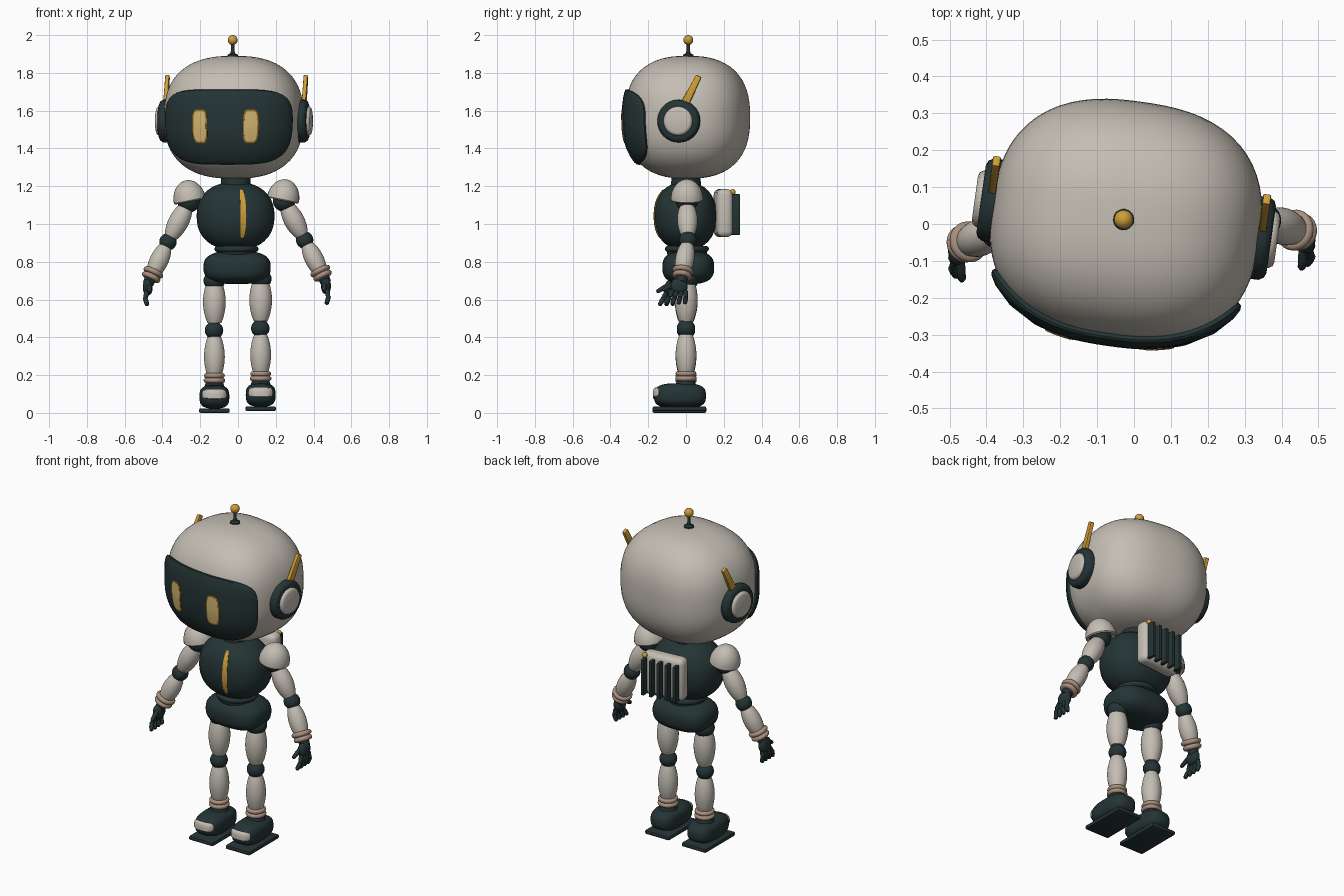
import bpy, bmesh, math
from mathutils import Vector, Matrix

if "Cube" in bpy.data.objects:
    bpy.data.objects.remove(bpy.data.objects["Cube"])


def material(name, rgb):
    m = bpy.data.materials.new(name)
    m.diffuse_color = (*rgb, 1)
    m.use_nodes = True
    m.node_tree.nodes["Principled BSDF"].inputs["Base Color"].default_value = m.diffuse_color
    return m


LIGHT = material("warm_white", (0.55, 0.51, 0.45))
DARK = material("dark_teal", (0.018, 0.034, 0.035))
GOLD = material("gold", (0.62, 0.34, 0.04))
EYE = material("pale_yellow", (0.66, 0.46, 0.16))
RIM = material("amber_rim", (0.28, 0.14, 0.015))
TAN = material("tan", (0.40, 0.28, 0.21))


def finish(name, bm, mat, matrix=None):
    bmesh.ops.recalc_face_normals(bm, faces=bm.faces)
    for f in bm.faces:
        f.smooth = True
    me = bpy.data.meshes.new(name)
    bm.to_mesh(me)
    bm.free()
    me.materials.append(mat)
    me.set_sharp_from_angle(angle=math.radians(40))
    ob = bpy.data.objects.new(name, me)
    bpy.context.collection.objects.link(ob)
    if matrix:
        ob.matrix_world = matrix
    return ob


def blob(name, mat, center, radii, p=2.0, matrix=None, seg=40):
    """Rounded box / ellipsoid: sphere pushed out to a superellipsoid."""
    bm = bmesh.new()
    bmesh.ops.create_uvsphere(bm, u_segments=seg, v_segments=seg // 2, radius=1)
    for v in bm.verts:
        n = sum(abs(c) ** p for c in v.co) ** (1 / p)
        v.co = Vector(center) + Vector(c / n * r for c, r in zip(v.co, radii))
    return finish(name, bm, mat, matrix)


def skin_rings(bm, rings):
    for a, b in zip(rings, rings[1:]):
        for i in range(len(a)):
            j = (i + 1) % len(a)
            bm.faces.new((a[i], a[j], b[j], b[i]))
    bm.faces.new(rings[0])
    bm.faces.new(rings[-1])


def lathe(name, mat, p0, p1, profile, matrix=None, seg=28):
    """Turned shape along p0-p1; profile holds (fraction, radius) pairs."""
    p0, p1 = Vector(p0), Vector(p1)
    rot = (p1 - p0).to_track_quat('Z', 'Y')
    bm = bmesh.new()
    rings = []
    for t, r in profile:
        rings.append([bm.verts.new(p0.lerp(p1, t) + rot @ Vector(
            (r * math.cos(k * math.tau / seg), r * math.sin(k * math.tau / seg), 0)))
            for k in range(seg)])
    skin_rings(bm, rings)
    return finish(name, bm, mat, matrix)


def barrel(name, mat, p0, p1, end, mid):
    n = 10
    lathe(name, mat, p0, p1, [(k / n, end + (mid - end) * math.sin(math.pi * k / n) ** 0.8)
                              for k in range(n + 1)])


def ring(name, mat, center, axis, major, minor, matrix=None):
    axis = Vector(axis).normalized()
    c = Vector(center)
    n = 12
    prof = [(0.5 + 0.5 * math.sin(a), major + minor * math.cos(a))
            for a in [math.pi * (k / n - 0.5) for k in range(n + 1)]]
    lathe(name, mat, c - axis * minor, c + axis * minor, prof, matrix)


def patch(name, mat, center, radii, p, phi0, dphi, z0, dz, q, rings, matrix=None, seg=72):
    """Rounded plate lying on the front of a superellipsoid; rings = (spread, scale)."""
    a, b, c = radii
    bm = bmesh.new()
    loops = []
    for s, k in rings:
        loop = []
        for i in range(seg):
            t = i * math.tau / seg
            u, w = math.cos(t), math.sin(t)
            n = (abs(u) ** q + abs(w) ** q) ** (1 / q)
            phi = math.radians(phi0 + s * dphi * u / n)
            z = z0 + s * dz * w / n
            h = max(0.0, 1 - abs(z / c) ** p) ** (1 / p)
            r = h / (abs(math.sin(phi) / a) ** p + abs(math.cos(phi) / b) ** p) ** (1 / p)
            loop.append(bm.verts.new(Vector(center) + k * Vector(
                (r * math.sin(phi), -r * math.cos(phi), z))))
        loops.append(loop)
    skin_rings(bm, loops)
    return finish(name, bm, mat, matrix)


def box(name, mat, center, size, bevel, matrix=None, segments=3):
    bm = bmesh.new()
    bmesh.ops.create_cube(bm, size=1)
    for v in bm.verts:
        v.co = Vector(center) + Vector(c * s for c, s in zip(v.co, size))
    bmesh.ops.bevel(bm, geom=bm.edges[:], offset=bevel, segments=segments,
                    affect='EDGES', profile=0.5)
    return finish(name, bm, mat, matrix)


# Head, turned slightly to its right
HEAD = Matrix.Translation((-0.022, 0.008, 1.565)) @ Matrix.Rotation(math.radians(-8), 4, 'Z')
HR, HP = (0.366, 0.326, 0.325), 2.5
O = (0, 0, 0)
blob("head", LIGHT, O, HR, HP, HEAD, 72)
inner = [(0.9, 0), (0.75, 0), (0.55, 0), (0.35, 0), (0.15, 0), (0.03, 0)]
patch("visor", DARK, O, HR, HP, 0, 62, -0.05, 0.195, 4.2,
      [(0.99, 0.97), (1, 1.01), (0.995, 1.03), (0.97, 1.045)] + [(s, 1.05) for s, _ in inner], HEAD)
for side, s in (("left", -1), ("right", 1)):
    patch(side + "_eye_rim", RIM, O, HR, HP, s * 22.3, 6.4, -0.045, 0.085, 4,
          [(1, 1.04), (1, 1.054), (0.5, 1.054), (0.05, 1.054)], HEAD)
    patch(side + "_eye", EYE, O, HR, HP, s * 22.3, 5.4, -0.045, 0.077, 4,
          [(1, 1.04), (1, 1.058), (0.5, 1.058), (0.05, 1.058)], HEAD)
    # Ear pods and fins
    lathe(side + "_ear_ring", DARK, (s * 0.32, 0.005, -0.02), (s * 0.397, 0.005, -0.02),
          [(0, 0.105), (0.4, 0.113), (0.75, 0.113), (0.93, 0.105), (1, 0.092)], HEAD, 40)
    lathe(side + "_ear_disc", LIGHT, (s * 0.36, 0.005, -0.02), (s * 0.414, 0.005, -0.02),
          [(0, 0.077), (0.75, 0.077), (0.93, 0.071), (1, 0.06)], HEAD, 40)
    fin = box(side + "_ear_fin", GOLD, (0, 0, 0.1), (0.022, 0.042, 0.2), 0.005,
              HEAD @ Matrix.Translation((s * 0.37, 0.022, 0.04))
              @ Matrix.Rotation(math.radians(-27), 4, 'X'), 2)
    for v in fin.data.vertices:
        v.co.y *= 1.1 - 1.8 * v.co.z

# Antenna
lathe("antenna_stalk", DARK, (-0.028, 0.012, 1.87), (-0.028, 0.012, 1.965),
      [(0, 0.03), (0.27, 0.028), (0.36, 0.013), (0.5, 0.009), (1, 0.008)])
blob("antenna_ball", GOLD, (-0.028, 0.012, 1.974), (0.026,) * 3, seg=24)

# Neck, torso and pelvis
lathe("neck", DARK, (-0.012, 0, 1.17), (-0.012, 0, 1.28), [(0, 0.085), (0.5, 0.078), (1, 0.078)])
TC, TR = (-0.013, -0.003, 1.042), (0.206, 0.165, 0.18)
blob("torso", DARK, TC, TR, 2.3)
patch("chest_stripe", GOLD, TC, TR, 2.3, 14, 5, 0.012, 0.125, 4,
      [(1, 0.98), (1, 1.02), (0.8, 1.025), (0.5, 1.025), (0.05, 1.025)])
for z, r in ((0.868, 0.1), (0.848, 0.09)):
    ring("waist_ring", DARK, (-0.008, 0.005, z), (0, 0, 1), r, 0.016)
blob("pelvis", DARK, (-0.005, 0.012, 0.77), (0.178, 0.137, 0.088), 2.8)

# Backpack with cooling slats
PACK = Matrix.Translation((0, 0.197, 1.058)) @ Matrix.Rotation(math.radians(5), 4, 'Z')
box("backpack", LIGHT, O, (0.26, 0.085, 0.255), 0.032, PACK, 4)
for i in range(5):
    box("backpack_slat", DARK, (-0.1 + 0.05 * i, 0.055, -0.008), (0.02, 0.05, 0.215), 0.004, PACK, 2)
blob("backpack_light", GOLD, (0.105, 0.042, 0.112), (0.015,) * 3, 2, PACK, 16)

# Arms: shoulder, elbow and wrist positions
arms = {"left": (-1, (-0.255, -0.005, 1.125), (-0.371, -0.02, 0.905), (-0.452, -0.05, 0.735)),
        "right": (1, (0.238, 0.005, 1.13), (0.353, 0.01, 0.915), (0.44, -0.018, 0.742))}
for side, (s, sh, el, wr) in arms.items():
    sh, el, wr = Vector(sh), Vector(el), Vector(wr)
    up = Vector((s * 0.2, 0, 1)).normalized()
    dome = [(math.sin(a), 0.086 * math.cos(a)) for a in [k * math.pi / 20 for k in range(10)]]
    lathe(side + "_shoulder_dome", LIGHT, sh, sh + up * 0.108,
          [(0, 0.068), (-0.06, 0.08)] + dome + [(1, 0.002)])
    blob(side + "_shoulder_joint", DARK, sh + Vector((s * 0.006, 0, -0.005)), (0.06, 0.06, 0.06), seg=24)
    barrel(side + "_upper_arm", LIGHT, sh.lerp(el, 0.12), sh.lerp(el, 0.9), 0.032, 0.054)
    blob(side + "_elbow", DARK, el, (0.046, 0.046, 0.046), seg=24)
    barrel(side + "_forearm", LIGHT, el.lerp(wr, 0.16), wr, 0.034, 0.05)
    d = (wr - el).normalized()
    for k, r in ((-0.01, 0.042), (0.018, 0.038)):
        ring(side + "_wrist_ring", TAN, wr + d * k, d, r, 0.014)
    lathe(side + "_wrist", DARK, wr, wr + d * 0.06, [(0, 0.034), (1, 0.028)])
    # Hand with four fingers and a thumb
    palm = wr + Vector((s * 0.026, -0.018, -0.07))
    blob(side + "_palm", DARK, palm, (0.026, 0.045, 0.043), 2.3, seg=24)
    taper = [(0, 0.008), (0.06, 0.0125), (0.5, 0.013), (0.9, 0.011), (1, 0.005)]
    for i in range(4):
        y = -0.033 + 0.022 * i
        base = palm + Vector((s * 0.006, y, -0.022))
        mid = base + Vector((s * 0.006, y * 0.35 - 0.01, -0.04))
        tip = mid + Vector((-s * 0.01, y * 0.2 - 0.012, -0.036 + 0.1 * abs(y + 0.01) * 0.5))
        lathe(side + "_finger", DARK, base, mid, taper, seg=12)
        lathe(side + "_fingertip", DARK, mid - (tip - mid) * 0.25, tip, taper, seg=12)
    lathe(side + "_thumb", DARK, palm + Vector((-s * 0.005, -0.02, 0.015)),
          palm + Vector((-s * 0.012, -0.088, -0.025)), taper, seg=12)

# Legs and feet
for side, x, z in (("left", -0.125, 0.0), ("right", 0.12, 0.01)):
    blob(side + "_hip", DARK, (x, 0.005, 0.7 + z), (0.058, 0.06, 0.05), seg=24)
    barrel(side + "_thigh", LIGHT, (x, 0.003, 0.7 + z), (x, 0, 0.475 + z), 0.036, 0.06)
    blob(side + "_knee", DARK, (x - 0.002, 0, 0.437 + z), (0.049, 0.049, 0.047), seg=24)
    barrel(side + "_calf", LIGHT, (x, 0, 0.405 + z), (x, 0, 0.19 + z), 0.034, 0.055)
    for k, r in ((0.197, 0.042), (0.172, 0.044)):
        ring(side + "_ankle_ring", TAN, (x, 0, k + z), (0, 0, 1), r, 0.013)
    lathe(side + "_ankle", DARK, (x, 0, 0.2 + z), (x, 0, 0.12 + z), [(0, 0.036), (0.5, 0.046), (1, 0.06)])
    FC, FR = (x, -0.032, 0.085 + z), (0.079, 0.137, 0.062)
    blob(side + "_foot", DARK, FC, FR, 3.0)
    patch(side + "_toe_cap", LIGHT, FC, FR, 3.0, 0, 29, 0.014, 0.024, 4,
          [(1, 0.98), (1, 1.03), (0.9, 1.05), (0.6, 1.05), (0.3, 1.05), (0.05, 1.05)])
    box(side + "_sole", DARK, (x, -0.035, 0.012 + z), (0.162, 0.285, 0.024), 0.008, None, 2)
